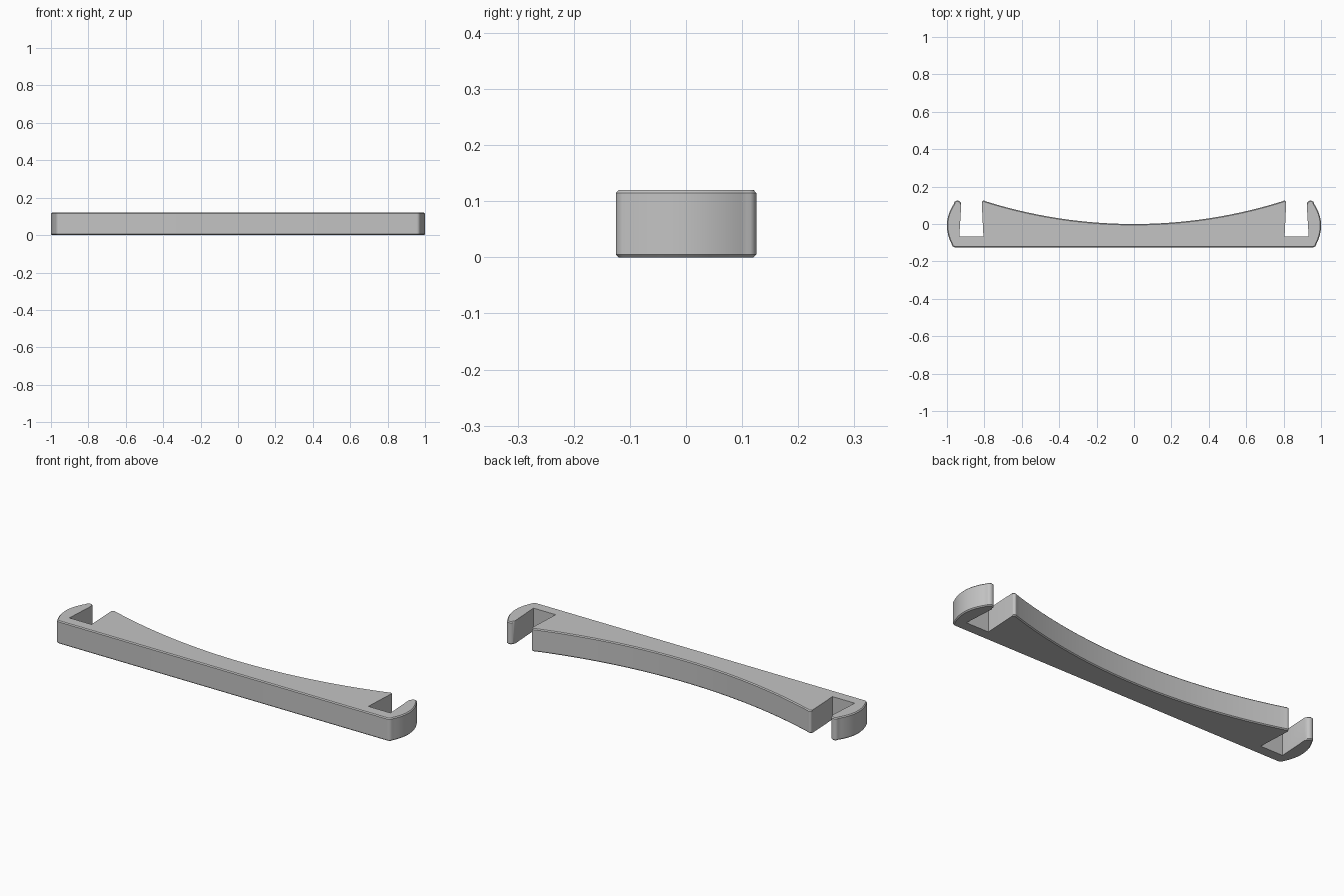
import bpy, bmesh, math
from mathutils import Vector

cube = bpy.data.objects.get("Cube")
if cube:
    bpy.data.objects.remove(cube, do_unlink=True)

HEIGHT, CHAMFER = 0.12, 0.005


def arc(cx, cy, r, start, end, steps):
    """Points along a circular arc, angles in degrees."""
    angles = [math.radians(start + (end - start) * i / steps) for i in range(steps + 1)]
    return [Vector((cx + r * math.cos(a), cy + r * math.sin(a))) for a in angles]


def bowed(a, b, bulge, steps):
    """Points from a to b bulging to the right-hand side."""
    a, b = Vector(a), Vector(b)
    side = Vector(((b - a).y, (a - b).x)).normalized()
    return [a.lerp(b, i / steps) + side * bulge * 4 * (i / steps) * (1 - i / steps)
            for i in range(steps + 1)]


# Half outline, counter-clockwise from the front edge to the middle of the back
outer = arc(0.955, -0.105, 0.02, -90, -25, 5)
outer += bowed((0.976, -0.105), (0.963, 0.108), 0.0305, 20)
outer += arc(0.944, 0.1055, 0.02, 28, 165, 8)
slot = [Vector(p) for p in ((0.924, 0.1), (0.934, -0.067), (0.805, -0.067), (0.814, 0.114))]
body_tip = arc(0.8035, 0.1145, 0.0105, 20, 110, 5)
R = 2.65
sweep = math.degrees(math.asin(0.795 / R))
back = arc(0, R, R, -90 + sweep, -90, 28)

# Slot walls keep square rims, the remaining outline is chamfered
half = [(p, 1) for p in outer] + [(p, 0) for p in slot] + [(p, 1) for p in body_tip + back]
outline = half + [(Vector((-p.x, p.y)), w) for p, w in reversed(half[:-1])]


def inset(amount):
    """Outline moved inwards by amount wherever it is chamfered."""
    ring = []
    for i, (p, w) in enumerate(outline):
        d1 = (p - outline[i - 1][0]).normalized()
        d2 = (outline[(i + 1) % len(outline)][0] - p).normalized()
        d = (d1 + d2).normalized()
        ring.append(p + Vector((-d.y, d.x)) * amount * w)
    return ring


# Rings stacked upwards make the walls, with a cap at each end
bm = bmesh.new()
levels = [(0, CHAMFER), (CHAMFER, 0), (HEIGHT - CHAMFER, 0), (HEIGHT, CHAMFER)]
rings = [[bm.verts.new((p.x, p.y, z)) for p in inset(c)] for z, c in levels]
for low, high in zip(rings, rings[1:]):
    for i in range(len(low)):
        j = (i + 1) % len(low)
        bm.faces.new((low[i], low[j], high[j], high[i]))
caps = [bm.faces.new(list(reversed(rings[0]))), bm.faces.new(rings[-1])]
bm.normal_update()
bmesh.ops.triangulate(bm, faces=caps)

mesh = bpy.data.meshes.new("clip_bar")
bm.to_mesh(mesh)
bm.free()
bar = bpy.data.objects.new("clip_bar", mesh)
bpy.context.collection.objects.link(bar)

# Plain grey plastic
grey = bpy.data.materials.new("plain_grey")
grey.use_nodes = True
colour = (0.55, 0.55, 0.55, 1)
grey.diffuse_color = colour
grey.node_tree.nodes["Principled BSDF"].inputs["Base Color"].default_value = colour
mesh.materials.append(grey)

bpy.context.view_layer.objects.active = bar
bar.select_set(True)
bpy.ops.object.shade_smooth_by_angle(angle=math.radians(30))
